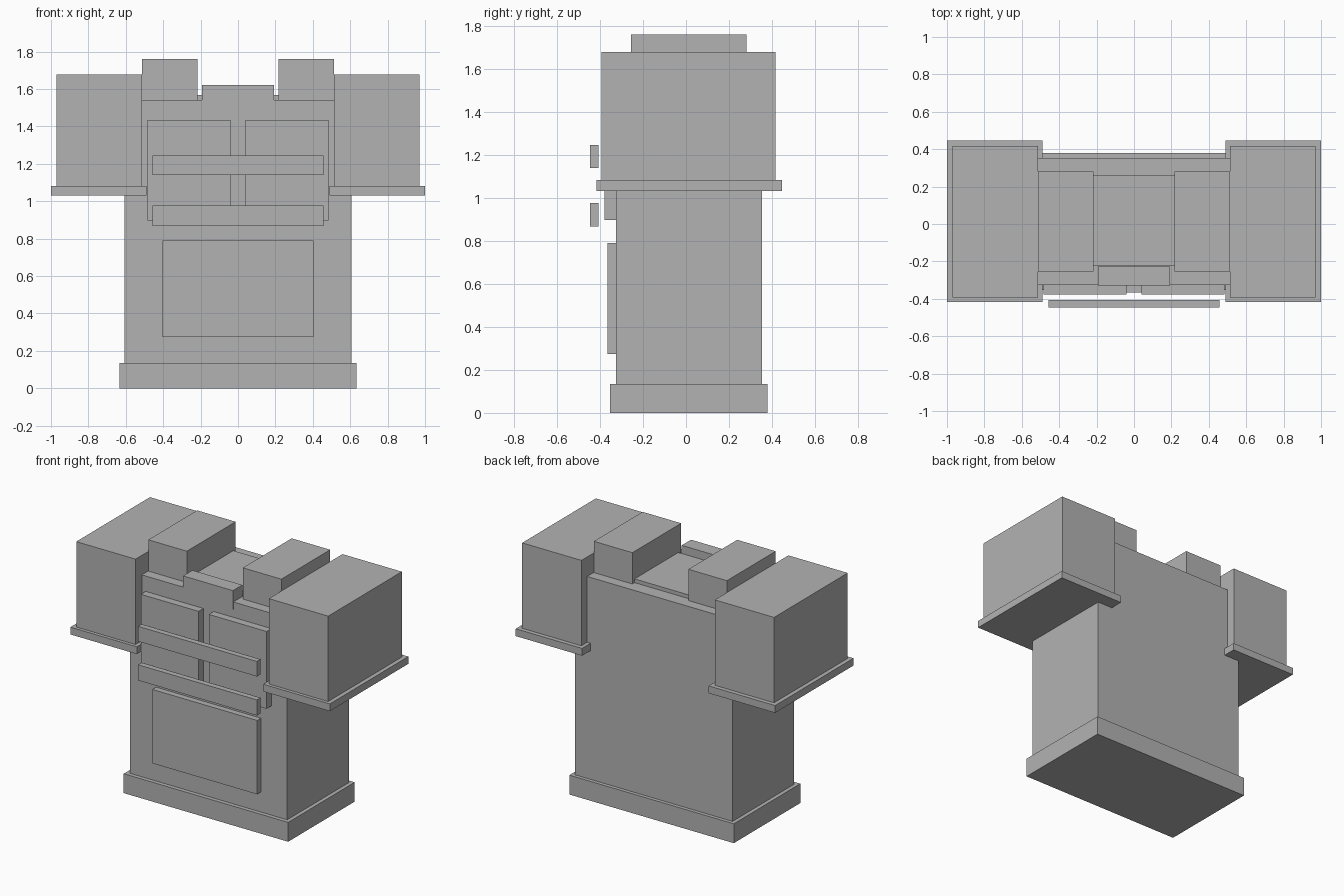
import bpy

if "Cube" in bpy.data.objects:
    bpy.data.objects.remove(bpy.data.objects["Cube"])

grey = bpy.data.materials.new("plain grey")
grey.diffuse_color = (0.45, 0.45, 0.45, 1)
grey.use_nodes = True
grey.node_tree.nodes["Principled BSDF"].inputs["Base Color"].default_value = grey.diffuse_color


def box(name, x, y, z):
    """Box spanning the (min, max) ranges on each axis."""
    bpy.ops.mesh.primitive_cube_add(size=1, location=[sum(r) / 2 for r in (x, y, z)])
    ob = bpy.context.object
    ob.name = name
    ob.scale = [r[1] - r[0] for r in (x, y, z)]
    bpy.ops.object.transform_apply(location=False, rotation=False, scale=True)
    ob.data.materials.append(grey)
    return ob


def centred(name, half, y, z):
    return box(name, (-half, half), y, z)


def pair(name, x, y, z):
    """The same box on the right and mirrored to the left."""
    box(name + "_right", x, y, z)
    box(name + "_left", (-x[1], -x[0]), y, z)


# Torso and hem
centred("hem", 0.634, (-0.353, 0.379), (0, 0.135))
centred("torso", 0.607, (-0.325, 0.354), (0.135, 1.542))

# Sleeves with cuffs
pair("sleeve", (0.514, 0.971), (-0.394, 0.417), (1.083, 1.678))
pair("cuff", (0.488, 1.0), (-0.417, 0.447), (1.032, 1.083))

# Shoulder blocks and collar
pair("shoulder_block", (0.216, 0.513), (-0.255, 0.282), (1.542, 1.76))
centred("collar_plate", 0.217, (-0.224, 0.258), (1.542, 1.568))
centred("collar_front", 0.192, (-0.33, -0.227), (1.49, 1.623))

# Front panels, pocket and the two straps standing off the chest
pair("chest_panel", (0.04, 0.485), (-0.378, -0.325), (0.896, 1.435))
centred("pocket", 0.404, (-0.366, -0.325), (0.274, 0.789))
for name, z in (("upper_strap", (1.14, 1.245)), ("lower_strap", (0.868, 0.977))):
    centred(name, 0.458, (-0.446, -0.407), z)
